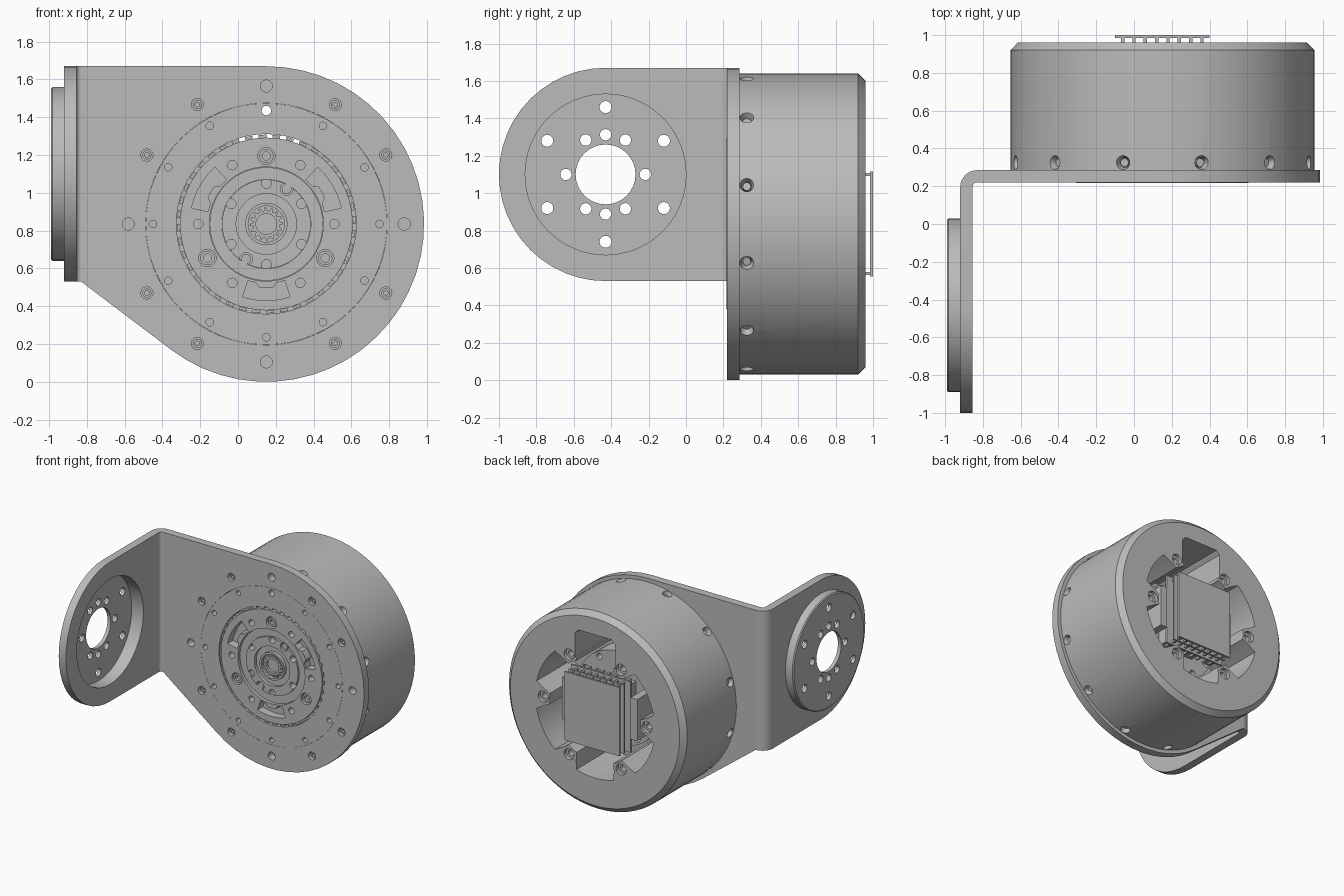
import bpy, bmesh
from math import sin, cos, pi, radians, acos, atan2, hypot
from mathutils import Vector

cube = bpy.data.objects.get("Cube")
if cube:
    bpy.data.objects.remove(cube)

grey = bpy.data.materials.new("machined grey")
grey.use_nodes = True
COLOUR = (0.5, 0.5, 0.5, 1)
grey.diffuse_color = COLOUR
grey.node_tree.nodes["Principled BSDF"].inputs["Base Color"].default_value = COLOUR

CX, CZ = 0.15, 0.835        # motor axis
SY, SZ = -0.43, 1.10        # side flange axis
FRONT, BACK = 0.22, 0.285   # face plate thickness
X, Y = Vector((1, 0, 0)), Vector((0, 1, 0))


# ---- helpers: a solid is a list of matching loops ----
def circle(r, n=24, x=0, y=0):
    return [(x + r * cos(2 * pi * i / n), y + r * sin(2 * pi * i / n)) for i in range(n)]


def prism(pts, axis, a, b):
    """Extrude a 2D outline along an axis from a to b."""
    place = {"x": lambda u, v, w: (w, u, v), "y": lambda u, v, w: (u, w, v),
             "z": lambda u, v, w: (u, v, w)}[axis]
    return [[place(u, v, w) for u, v in pts] for w in (a, b)]


def rod(centre, direction, sections, n=20):
    """Round solid along a direction; sections are (distance, radius)."""
    d = Vector(direction).normalized()
    u = d.orthogonal().normalized()
    v = d.cross(u)
    return [[Vector(centre) + d * t + u * (r * cos(2 * pi * i / n)) + v * (r * sin(2 * pi * i / n))
             for i in range(n)] for t, r in sections]


def box(x0, x1, y0, y1, z0, z1):
    return prism([(x0, y0), (x1, y0), (x1, y1), (x0, y1)], "z", z0, z1)


def build(name, solids):
    bm = bmesh.new()
    for loops in solids:
        rings = [[bm.verts.new(p) for p in loop] for loop in loops]
        n = len(rings[0])
        bm.faces.new(rings[0])
        bm.faces.new(rings[-1])
        for a, b in zip(rings, rings[1:]):
            for i in range(n):
                j = (i + 1) % n
                bm.faces.new((a[i], a[j], b[j], b[i]))
    bmesh.ops.recalc_face_normals(bm, faces=bm.faces)
    mesh = bpy.data.meshes.new(name)
    bm.to_mesh(mesh)
    bm.free()
    mesh.materials.append(grey)
    ob = bpy.data.objects.new(name, mesh)
    bpy.context.scene.collection.objects.link(ob)
    return ob


def cut(ob, solids):
    cutter = build("cutter", solids)
    cutter.hide_render = True
    mod = ob.modifiers.new("cut", "BOOLEAN")
    mod.operation, mod.solver, mod.object = "DIFFERENCE", "EXACT", cutter
    bpy.context.view_layer.objects.active = ob
    bpy.ops.object.modifier_apply(modifier=mod.name)
    bpy.data.objects.remove(cutter)


def polar(radius, degrees):
    return CX + radius * cos(radians(degrees)), CZ + radius * sin(radians(degrees))


def disc(r, y0, y1, ring=0, deg=0, n=20):
    """Cylinder along y on the motor axis, or on a bolt circle around it."""
    x, z = polar(ring, deg)
    return prism(circle(r, n, x, z), "y", y0, y1)


def bolts(r, y0, y1, ring, angles):
    return [disc(r, y0, y1, ring, a) for a in angles]


twelve = range(0, 360, 30)
six = range(0, 360, 60)
three = (90, 210, 330)
screwed = [a for a in twelve if a % 90]

# ---- bracket: face plate with rounded end and sloping lower edge ----
R, EDGE, LOW, TOP, BEND = 0.835, -0.83, 0.53, 1.67, 0.195
dx, dz = EDGE - CX, LOW - CZ
end = atan2(dz, dx) + acos(R / hypot(dx, dz))
outline = [(EDGE, LOW), (EDGE, TOP)]
for i in range(33):
    a = pi / 2 + (end - pi / 2) * i / 32
    outline.append((CX + R * cos(a), CZ + R * sin(a)))
plate = build("bracket_face_plate", [prism(outline, "y", FRONT, BACK)])
cut(plate, [disc(0.64, 0.1, 0.4, n=64)] + bolts(0.032, 0.1, 0.4, 0.73, twelve))

# ---- bracket: bend and side plate ----
arc = [pi / 2 + pi / 2 * i / 8 for i in range(9)]
bend = [(EDGE + 0.09 * cos(a), BEND + 0.09 * sin(a)) for a in arc]
bend += [(EDGE + 0.025 * cos(a), BEND + 0.025 * sin(a)) for a in reversed(arc)]
build("bracket_bend", [prism(bend, "z", LOW, TOP)])
side = [(BEND, LOW), (BEND, TOP)]
for i in range(25):
    a = pi / 2 + pi * i / 24
    side.append((SY + 0.57 * cos(a), SZ + 0.57 * sin(a)))
side_plate = build("bracket_side_plate", [prism(side, "x", -0.92, -0.855)])
cut(side_plate, [prism(circle(0.43, 48, SY, SZ), "x", -1.2, -0.7)])

# ---- dished side flange with its bolt holes ----
flange = build("side_flange", [rod((0, SY, SZ), X, [(-0.99, 0.452), (-0.982, 0.46), (-0.92, 0.46)], 48)])
cut(flange, [prism(circle(0.43, 48, SY, SZ), "x", -0.96, -0.7)])
holes = [(0, 0, 0.16)] + [(0.36, a, 0.032) for a in range(30, 390, 60)]
holes += [(0.212, a, 0.03) for a in (0, 60, 90, 120, 180, 240, 270, 300)]
cut(flange, [prism(circle(r, 32, SY + d * cos(radians(a)), SZ + d * sin(radians(a))), "x", -1.2, -0.8)
             for d, a, r in holes])

# ---- motor housing: chamfered drum with lobed rear cavity ----
housing = build("motor_housing", [rod((CX, 0, CZ), Y, [(BACK, 0.805), (0.92, 0.805), (0.96, 0.765)], 72)])


def cavity_radius(deg):
    off = abs((deg + 30) % 60 - 30)      # distance from nearest screw boss
    return 0.54 - 0.13 * min(1, max(0, (11 - off) / 4))


cut(housing, [prism([polar(cavity_radius(a), a) for a in range(0, 360, 3)], "y", 0.5, 1.2)])
notch = [(CX - 0.18, CZ + 0.4), (CX + 0.18, CZ + 0.4), (CX + 0.18, CZ + 0.6), (CX + 0.15, CZ + 0.63),
         (CX - 0.15, CZ + 0.63), (CX - 0.18, CZ + 0.6)]
cut(housing, [prism(notch, "y", 0.1, 1.2)])
cut(housing, bolts(0.045, 0.93, 1.2, 0.47, six))
cut(housing, bolts(0.025, 0.8, 1.0, 0.47, six))
radial = [Vector((cos(radians(a)), 0, sin(radians(a)))) for a in range(15, 375, 30)]
hub_point = Vector((CX, 0.325, CZ))
cut(housing, [rod(hub_point, d, [(0.74, 0.026), (0.77, 0.026), (0.83, 0.045)]) for d in radial])
build("radial_screws", [rod(hub_point, d, [(0.73, 0.022), (0.775, 0.022)], 12) for d in radial])

# ---- fixed front ring and the screws around it ----
ring = build("stator_ring", [disc(0.639, FRONT, 0.29, n=64)])
cut(ring, [disc(0.476, 0.1, 0.4, n=64)] + bolts(0.02, 0.1, 0.4, 0.6, [a for a in twelve if a != 90])
    + bolts(0.025, 0.1, 0.4, 0.6, [90]))
screws = build("face_screws", bolts(0.024, 0.24, 0.29, 0.73, screwed))
cut(screws, bolts(0.012, 0.2, 0.265, 0.73, screwed))

# ---- bearing gap teeth ----
teeth = []
for i in range(40):
    a = i * 9
    teeth.append(prism([polar(0.458, a), polar(0.473, a), polar(0.473, a + 5), polar(0.458, a + 5)],
                       "y", 0.228, BACK))
build("bearing_teeth", teeth)

# ---- output rotor with curved slots, screws and holes ----
rotor = build("output_rotor", [disc(0.457, 0.217, 0.287, n=64)])
slots = []
for mid in (30, 150, 270):
    span = range(mid - 18, mid + 19, 4)
    inner = [polar(0.34 if abs(a - mid) < 8 else 0.315, a) for a in reversed(span)]
    slots.append(prism([polar(0.405, a) for a in span] + inner, "y", 0.1, 0.4))
cut(rotor, [disc(0.302, 0.1, 0.4, n=64)] + slots + bolts(0.046, 0.1, 0.265, 0.36, three)
    + bolts(0.025, 0.1, 0.4, 0.36, six))
heads = build("rotor_screws", bolts(0.038, 0.23, 0.28, 0.36, three))
cut(heads, bolts(0.022, 0.2, 0.255, 0.36, three))

# ---- stepped hub, sleeve and pinion ----
washer = build("hub_washer", [disc(0.3, 0.24, 0.287, n=64)])
cut(washer, [disc(0.236, 0.1, 0.4, n=48)])
hub = build("hub", [disc(0.235, 0.225, 0.287, n=48)])
cut(hub, [disc(0.16, 0.1, 0.25, n=40)] + bolts(0.026, 0.1, 0.4, 0.215, range(30, 390, 60))
    + bolts(0.034, 0.1, 0.26, 0.215, (60, 240)))
build("hub_screws", bolts(0.026, 0.235, 0.28, 0.215, (60, 240)))
sleeve = build("hub_sleeve", [disc(0.112, 0.222, 0.28, n=40)])
cut(sleeve, [disc(0.096, 0.1, 0.265, n=40)])
gear = [polar(0.088 if i % 4 < 2 else 0.07, i * 360 / 64) for i in range(64)]
pinion = build("pinion", [prism(gear, "y", 0.23, 0.28)])
cut(pinion, [disc(0.055, 0.1, 0.26, n=24)])

# ---- motor core inside the cavity ----
core = build("motor_core", [disc(0.38, 0.48, 0.66, n=48)])
cut(core, bolts(0.025, 0.6, 0.8, 0.34, twelve))

# ---- circuit board stack with pin headers ----
build("board_support", [box(CX - 0.16, CX + 0.16, 0.64, 0.87, CZ - 0.18, CZ + 0.18)])
for name, half_x, half_z, y0, y1 in (("rear_board", 0.25, 0.28, 0.985, 1.0),
                                     ("middle_board", 0.25, 0.28, 0.93, 0.945),
                                     ("inner_board", 0.27, 0.29, 0.87, 0.885)):
    build(name, [box(CX - half_x, CX + half_x, y0, y1, CZ - half_z, CZ + half_z)])
pins = []
for s in (-1, 1):
    z = CZ + s * 0.265
    pins += [box(CX + k * 0.06 - 0.009, CX + k * 0.06 + 0.009, 0.8, 0.99, z - 0.009, z + 0.009)
             for k in (-3.5, -2.5, -1.5, -0.5, 0.5, 1.5, 2.5, 3.5)]
build("header_pins", pins)
build("side_connectors", [box(CX + s * 0.31 - 0.03, CX + s * 0.31 + 0.03, 0.66, 0.9, CZ - 0.17, CZ + 0.17)
                          for s in (-1, 1)])

# ---- smooth curved walls, keep machined edges sharp ----
for ob in bpy.context.scene.objects:
    ob.select_set(ob.type == "MESH")
bpy.context.view_layer.objects.active = housing
bpy.ops.object.shade_smooth_by_angle(angle=radians(30))
